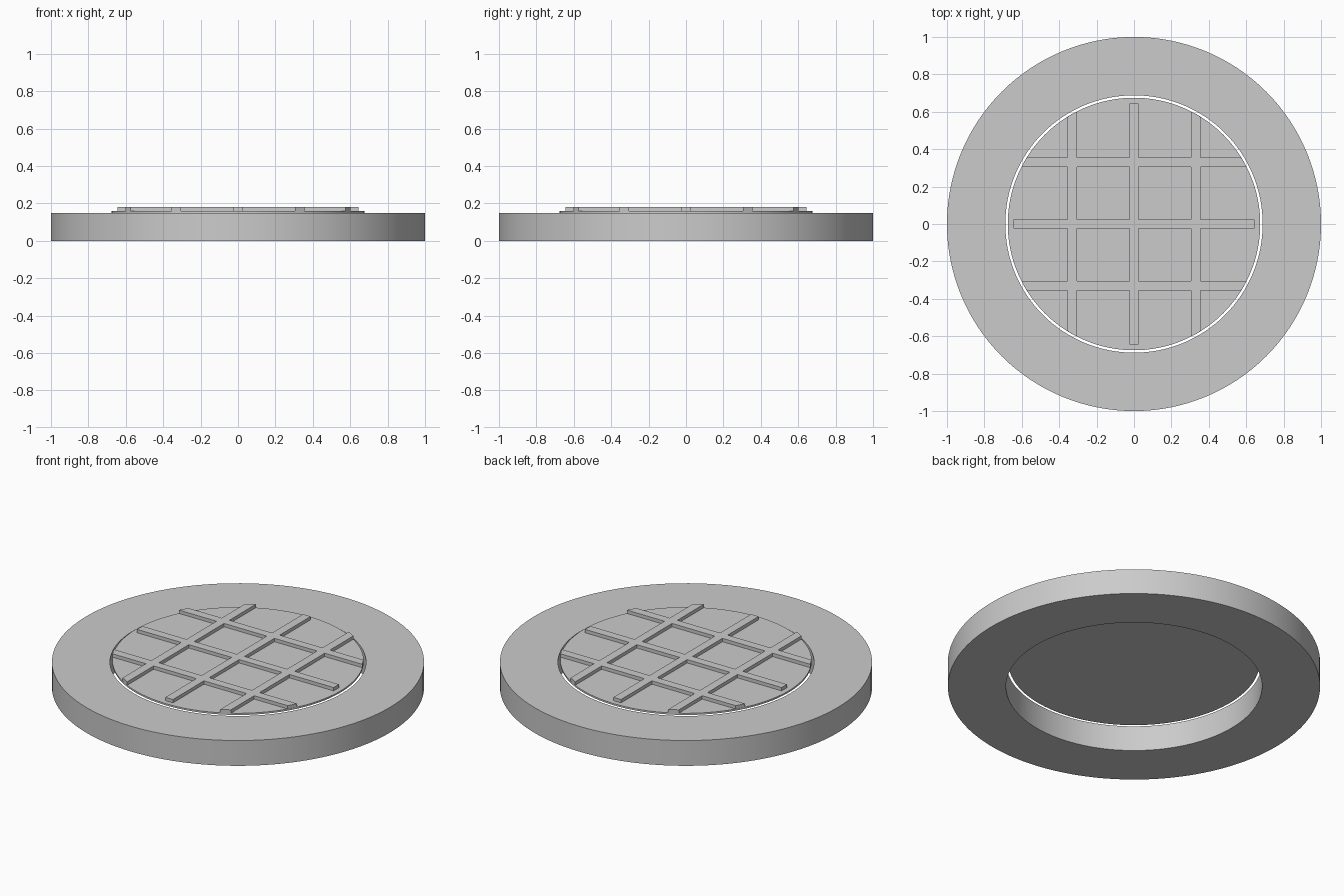
import bpy
import bmesh
import math

if "Cube" in bpy.data.objects:
    bpy.data.objects.remove(bpy.data.objects["Cube"], do_unlink=True)

SEGMENTS = 128
HOLE_R, DISC_R = 0.688, 0.675
RIM_TOP, DISC_TOP, BAR_TOP = 0.15, 0.16, 0.18
BAR_HALF = 0.025

grey = bpy.data.materials.new("plain_grey")
grey.use_nodes = True
grey.diffuse_color = (0.6, 0.6, 0.6, 1)
grey.node_tree.nodes["Principled BSDF"].inputs["Base Color"].default_value = (0.6, 0.6, 0.6, 1)


def circle(radius):
    step = 2 * math.pi / SEGMENTS
    return [(radius * math.cos(i * step), radius * math.sin(i * step)) for i in range(SEGMENTS)]


def finish(name, bm):
    bmesh.ops.recalc_face_normals(bm, faces=bm.faces)
    mesh = bpy.data.meshes.new(name)
    bm.to_mesh(mesh)
    bm.free()
    mesh.materials.append(grey)
    obj = bpy.data.objects.new(name, mesh)
    bpy.context.collection.objects.link(obj)
    return obj


def prism(name, outline, bottom, top):
    bm = bmesh.new()
    face = bm.faces.new([bm.verts.new((x, y, bottom)) for x, y in outline])
    result = bmesh.ops.extrude_face_region(bm, geom=[face], use_keep_orig=True)
    for v in result["geom"]:
        if isinstance(v, bmesh.types.BMVert):
            v.co.z = top
    return finish(name, bm)


def ring(name, outer, inner, bottom, top):
    bm = bmesh.new()
    loops = [[bm.verts.new((x, y, z)) for x, y in circle(r)]
             for r, z in ((outer, bottom), (outer, top), (inner, top), (inner, bottom))]
    for k in range(4):
        a, b = loops[k], loops[(k + 1) % 4]
        for i in range(SEGMENTS):
            j = (i + 1) % SEGMENTS
            bm.faces.new((a[i], a[j], b[j], b[i]))
    return finish(name, bm)


# Wide flat rim and the thin disc floating in its opening
rim = ring("rim", 1, HOLE_R, 0, RIM_TOP)
disc = prism("disc", circle(DISC_R), RIM_TOP, DISC_TOP)


# Lattice bars: middle ones square-ended, outer ones trimmed to the disc edge
def bar_outline(offset, crosswise):
    low, high = offset - BAR_HALF, offset + BAR_HALF
    if offset:
        end_low, end_high = (math.sqrt(DISC_R ** 2 - s ** 2) for s in (low, high))
    else:
        end_low = end_high = 0.645
    points = [(low, -end_low), (high, -end_high), (high, end_high), (low, end_low)]
    return [(y, x) for x, y in points] if crosswise else points


bars = [prism("lattice", bar_outline(offset, crosswise), DISC_TOP, BAR_TOP)
        for crosswise in (False, True) for offset in (0, -0.33, 0.33)]

# Join the crossing bars into one clean lattice
lattice = bars[0]
for bar in bars[1:]:
    mod = lattice.modifiers.new("join", "BOOLEAN")
    mod.operation = "UNION"
    mod.solver = "EXACT"
    mod.object = bar
bpy.context.view_layer.update()
depsgraph = bpy.context.evaluated_depsgraph_get()
joined = bpy.data.meshes.new_from_object(lattice.evaluated_get(depsgraph))
lattice.modifiers.clear()
lattice.data = joined
for bar in bars[1:]:
    bpy.data.objects.remove(bar, do_unlink=True)

# Smooth round walls, crisp edges
bpy.ops.object.select_all(action="DESELECT")
for obj in (rim, disc):
    obj.select_set(True)
bpy.context.view_layer.objects.active = rim
bpy.ops.object.shade_smooth_by_angle(angle=math.radians(30))
